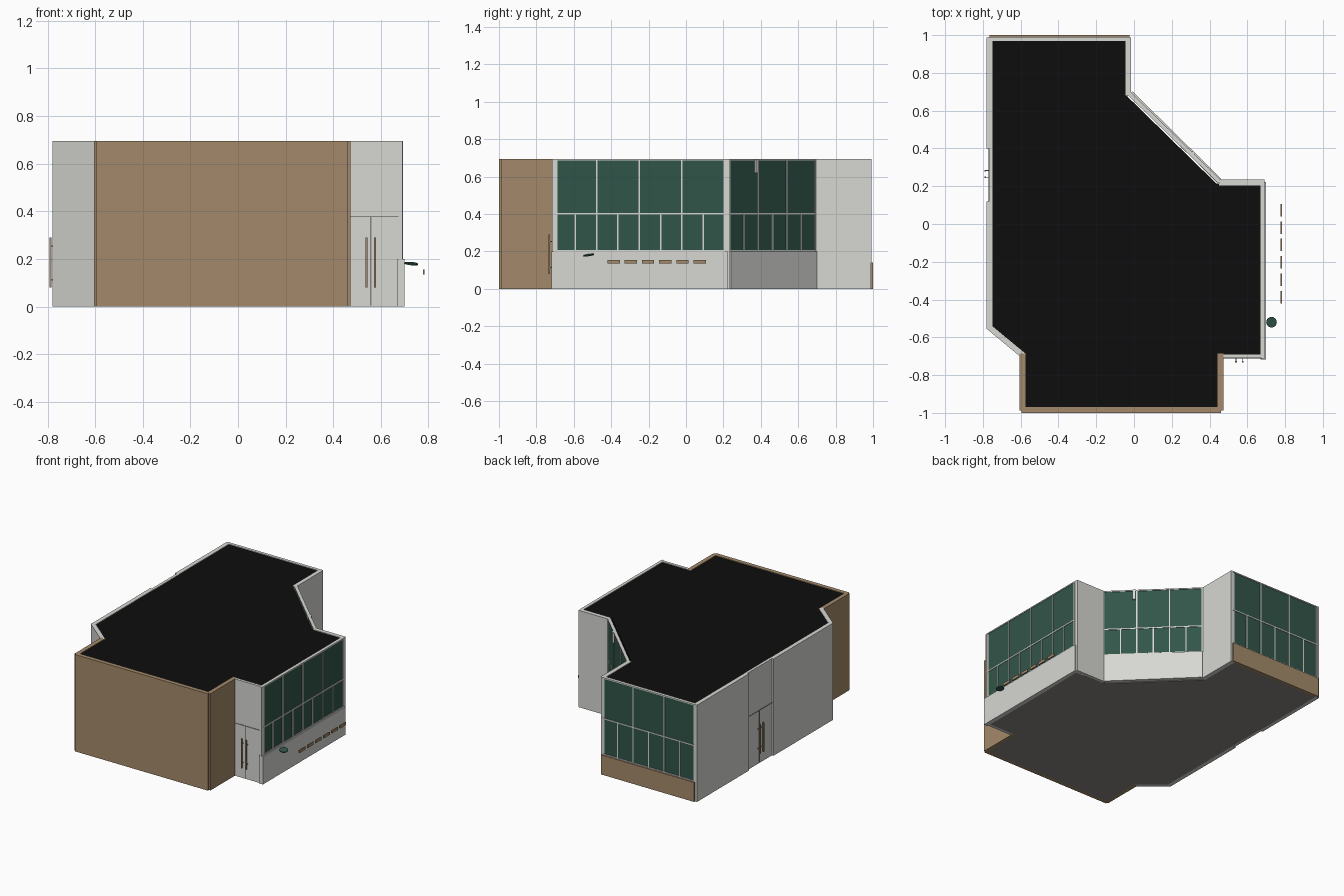
import bpy, bmesh
from mathutils import Vector

cube = bpy.data.objects.get("Cube")
if cube:
    bpy.data.objects.remove(cube)


def material(name, rgb):
    m = bpy.data.materials.new(name)
    m.use_nodes = True
    m.diffuse_color = (*rgb, 1)
    m.node_tree.nodes["Principled BSDF"].inputs["Base Color"].default_value = (*rgb, 1)
    return m


WHITE = material("off white panel", (0.68, 0.69, 0.65))
BROWN = material("tan cladding", (0.37, 0.255, 0.145))
GLASS = material("dark green glass", (0.031, 0.09, 0.068))
BLACK = material("black roofing", (0.004, 0.004, 0.004))
FLOOR = material("grey floor", (0.25, 0.235, 0.22))
TOP = 0.695


def prism(name, points, z0, z1, mat):
    """Extrude a flat outline from z0 up to z1."""
    bm = bmesh.new()
    face = bm.faces.new([bm.verts.new((x, y, z0)) for x, y in points])
    up = bmesh.ops.extrude_face_region(bm, geom=[face])
    verts = [g for g in up["geom"] if isinstance(g, bmesh.types.BMVert)]
    bmesh.ops.translate(bm, verts=verts, vec=(0, 0, z1 - z0))
    bmesh.ops.recalc_face_normals(bm, faces=bm.faces)
    mesh = bpy.data.meshes.new(name)
    bm.to_mesh(mesh)
    bm.free()
    mesh.materials.append(mat)
    obj = bpy.data.objects.new(name, mesh)
    bpy.context.collection.objects.link(obj)
    return obj


def wall(name, a, b, z0, z1, mat, thick=0.03, out=0.0):
    """Slab along a-b with its inside on the left, pushed outward by out."""
    a, b = Vector(a), Vector(b)
    d = (b - a).normalized()
    n = Vector((d.y, -d.x))
    outer, inner = n * out, n * (out - thick)
    return prism(name, [a + outer, b + outer, b + inner, a + inner], z0, z1, mat)


def glazing(name, a, b, z0, panes):
    """Glass wall with a mid rail, wide upper panes and half-width lower panes."""
    a, b = Vector(a), Vector(b)
    d = (b - a).normalized()
    half, mid = 0.004, 0.40
    wall(name + "_glass", a, b, z0, TOP - 0.003, GLASS, 0.015)
    for z in (z0 + half, mid, TOP - half):
        wall(name + "_rail", a, b, z - half, z + half, WHITE, 0.022, 0.004)
    for i in range(panes * 2 + 1):
        p = a.lerp(b, i / (panes * 2))
        top = mid if i % 2 else TOP
        wall(name + "_mullion", p - d * half, p + d * half, z0, top, WHITE, 0.022, 0.004)


def double_door(name, a, b, seam):
    """Tall entrance panel with a transom line, a seam and two bar handles."""
    a, b = Vector(a), Vector(b)
    d = (b - a).normalized()
    wall(name + "_panel", a, b, 0, TOP, WHITE, 0.02)
    wall(name + "_transom_line", a, b, 0.375, 0.381, FLOOR, 0.01, 0.002)
    c = a + d * seam
    wall(name + "_seam", c - d * 0.003, c + d * 0.003, 0.005, 0.375, FLOOR, 0.01, 0.002)
    for s in (-0.018, 0.018):
        h = c + d * s
        wall(name + "_handle", h - d * 0.004, h + d * 0.004, 0.08, 0.29, BROWN, 0.008, 0.024)
        for z in (0.11, 0.25):
            wall(name + "_handle_mount", h - d * 0.002, h + d * 0.002, z, z + 0.006, BROWN, 0.022, 0.02)


# Roof and floor slabs share one outline
outline = [(-0.755, 0.975), (-0.035, 0.975), (-0.035, 0.675), (0.435, 0.215),
           (0.675, 0.215), (0.675, -0.7), (0.45, -0.7), (0.45, -0.975),
           (-0.58, -0.975), (-0.58, -0.7), (-0.755, -0.545)]
prism("roof", outline, 0.675, 0.69, BLACK)
prism("floor", outline, 0.0, 0.01, FLOOR)

# Clad front block
wall("front_wall", (-0.595, -1), (0.46, -1), 0, TOP, BROWN)
wall("front_block_side_wall", (0.473, -0.988), (0.473, -0.685), 0, TOP, BROWN)
wall("front_block_side_wall", (-0.605, -0.685), (-0.605, -0.988), 0, TOP, BROWN)

# Front entrance beside the block
double_door("front_entrance", (0.473, -0.71), (0.682, -0.71), 0.085)
wall("entrance_post", (0.675, -0.716), (0.69, -0.716), 0, TOP, WHITE)

# Long glazed side
wall("side_base", (0.7, -0.718), (0.7, 0.222), 0, 0.2, WHITE)
glazing("side_window", (0.688, -0.705), (0.688, 0.205), 0.2, 4)

# Return wall, glazed diagonal and its base
wall("return_wall", (0.69, 0.235), (0.45, 0.235), 0, TOP, WHITE)
wall("diagonal_base", (0.455, 0.235), (-0.012, 0.695), 0, 0.2, WHITE, 0.03, 0.008)
glazing("diagonal_window", (0.455, 0.232), (-0.015, 0.69), 0.2, 3)
wall("diagonal_bracket", (0.318, 0.366), (0.304, 0.38), 0.62, TOP, WHITE, 0.03, 0.012)

# Rear wing
wall("rear_wing_side_wall", (-0.015, 0.68), (-0.015, 0.988), 0, TOP, WHITE)
wall("rear_base", (-0.025, 1), (-0.765, 1), 0, 0.14, BROWN)
glazing("rear_window", (-0.025, 0.987), (-0.765, 0.987), 0.14, 3)

# Solid side with its recessed double door and the angled corner
wall("solid_side_wall", (-0.78, 0.988), (-0.78, 0.4), 0, TOP, WHITE)
double_door("side_entrance", (-0.768, 0.4), (-0.768, 0.12), 0.135)
wall("solid_side_wall", (-0.78, 0.12), (-0.78, -0.555), 0, TOP, WHITE)
wall("angled_corner_wall", (-0.78, -0.555), (-0.59, -0.712), 0, TOP, WHITE)

# Row of small plates standing off the glazed side
for i in range(6):
    y = -0.42 + i * 0.092
    wall("standoff_plate", (0.784, y), (0.784, y + 0.066), 0.135, 0.155, BROWN, 0.008)

# Small flat canopy disc near the entrance
bpy.ops.mesh.primitive_cylinder_add(vertices=16, radius=0.028, depth=0.006,
                                    location=(0.728, -0.52, 0.18), rotation=(0.15, 0.1, 0))
disc = bpy.context.object
disc.name = "canopy_disc"
disc.data.materials.append(GLASS)
